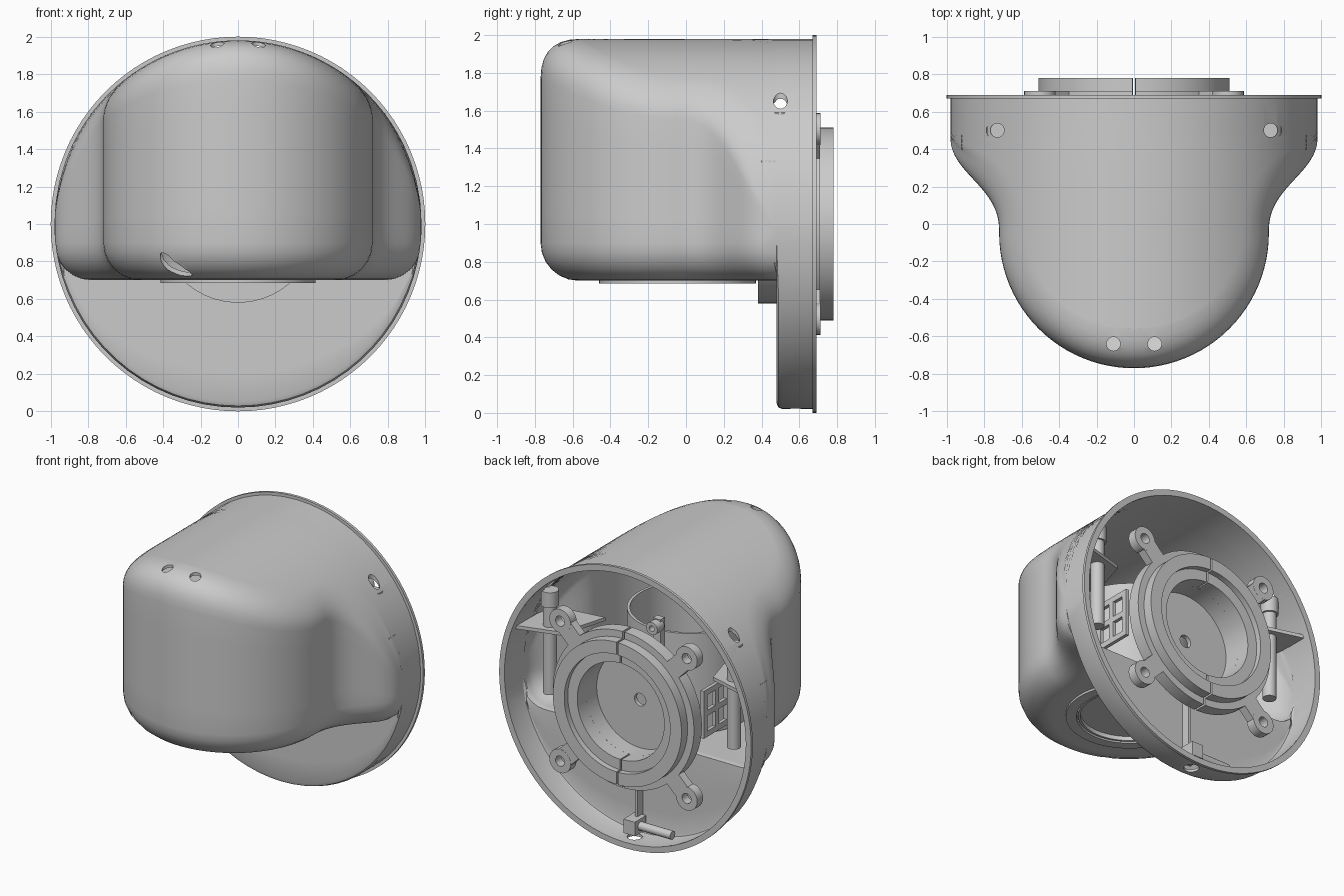
import bpy, bmesh
from math import sin, cos, pi, radians, sqrt, asin, atan2
from mathutils import Vector, Matrix
from mathutils.geometry import interpolate_bezier

if "Cube" in bpy.data.objects:
    bpy.data.objects.remove(bpy.data.objects["Cube"])

R, ZC, ZB, YF, YB = 0.98, 1.0, 0.70, 0.48, 0.68


def smooth(ob, angle=30):
    bpy.ops.object.select_all(action='DESELECT')
    ob.select_set(True)
    bpy.context.view_layer.objects.active = ob
    bpy.ops.object.shade_smooth_by_angle(angle=radians(angle))


def finish(bm, name, shade=True):
    bmesh.ops.remove_doubles(bm, verts=bm.verts, dist=0.0003)
    bmesh.ops.recalc_face_normals(bm, faces=bm.faces)
    me = bpy.data.meshes.new(name)
    bm.to_mesh(me)
    bm.free()
    ob = bpy.data.objects.new(name, me)
    bpy.context.collection.objects.link(ob)
    if shade:
        smooth(ob)
    return ob


def add_grid(bm, rows, wrap=False):
    vs = [[bm.verts.new(p) for p in row] for row in rows]
    for a, b in zip(vs, vs[1:]):
        m = len(a)
        for j in range(m if wrap else m - 1):
            k = (j + 1) % m
            bm.faces.new((a[j], a[k], b[k], b[j]))
    return vs


def lathe_into(bm, prof, c, axis='y', a0=0, a1=360, n=64, sx=1, sy=1):
    """Revolve a closed (radius, height) profile about a y or z axis through c."""
    rows = []
    for i in range(n + 1):
        a = radians(a0 + (a1 - a0) * i / n)
        if axis == 'y':
            rows.append([(c[0] + r * sin(a), h, c[1] + r * cos(a)) for r, h in prof])
        else:
            rows.append([(c[0] + sx * r * cos(a), c[1] + sy * r * sin(a), h) for r, h in prof])
    vs = add_grid(bm, rows, True)
    if abs(a1 - a0) < 359.9:
        bm.faces.new(vs[0])
        bm.faces.new(vs[-1][::-1])


def lathe(name, prof, c, **kw):
    bm = bmesh.new()
    lathe_into(bm, prof, c, **kw)
    return finish(bm, name)


def disc(r, h0, h1):
    return [(0, h0), (r, h0), (r, h1), (0, h1)]


def tube(r0, r1, h0, h1):
    return [(r0, h0), (r1, h0), (r1, h1), (r0, h1)]


def box(name, loc, size, rot_y=0):
    bm = bmesh.new()
    m = Matrix.Translation(loc) @ Matrix.Rotation(rot_y, 4, 'Y') @ Matrix.Diagonal((*size, 1))
    bmesh.ops.create_cube(bm, size=1, matrix=m)
    return finish(bm, name, False)


def prism(name, pts, d):
    bm = bmesh.new()
    f = bm.faces.new([bm.verts.new(p) for p in pts])
    ext = bmesh.ops.extrude_face_region(bm, geom=[f])
    bmesh.ops.translate(bm, vec=d, verts=[v for v in ext['geom'] if isinstance(v, bmesh.types.BMVert)])
    return finish(bm, name)


# hood plan outline, right half: flared side then round nose
flare = interpolate_bezier(Vector((.98, .46)), Vector((.98, .27)), Vector((.72, .20)), Vector((.72, -.03)), 18)
plan = [Vector((.98, YF))] + [Vector(p[:2]) for p in flare]
plan += [Vector((.72 * cos(a), -.05 + -.72 * sin(a))) for a in [pi / 2 * i / 24 for i in range(25)]]
last = len(plan) - 1


def on_circle(x):
    return ZC + sqrt(max(0, R * R - x * x))


def column(i):
    p = plan[i]
    if i == 0:
        n = Vector((-1, 0))
    elif i == last:
        n = Vector((0, 1))
    else:
        t = (plan[i + 1] - plan[i - 1]).normalized()
        n = Vector((t.y, -t.x))
    pts = []
    rb = .2
    q = p + n * rb
    for k in range(10):                       # floor
        pts.append(Vector((q.x * k / 10, q.y, ZB)))
    for k in range(7):                        # lower edge rounding
        t = pi / 2 * k / 6
        q = p + n * rb * (1 - sin(t))
        pts.append(Vector((q.x, q.y, ZB + rb * (1 - cos(t)))))
    c = max(-1, min(1, -n.x * p.x / R))
    h = .21 * 1.414 * sqrt((1 - c) / 2)
    zc = on_circle(p.x)
    for k in range(1, 6):                     # upright wall
        pts.append(Vector((p.x, p.y, (ZB + rb) + (zc - h - ZB - rb) * k / 5)))
    a, q = pts[-1].copy(), p + n * h
    b, cn = Vector((q.x, q.y, on_circle(q.x))), Vector((p.x, p.y, zc))
    for k in range(1, 8):                     # upper edge rounding
        t = k / 7
        pts.append(a * (1 - t) ** 2 + cn * 2 * t * (1 - t) + b * t * t)
    f0 = asin(max(-1, min(1, b.x / R)))
    for k in range(1, 15):                    # barrel-shaped roof
        x = R * sin(f0 * (1 - k / 14))
        pts.append(Vector((x, b.y, on_circle(x))))
    for v in pts:
        v.x = max(0, min(v.x, sqrt(max(0, R * R - (v.z - ZC) ** 2))))
    return pts


# housing shell: hood, lower front wall and round rear rim in one skin
K = 17
bm = bmesh.new()
cols = [column(i) for i in range(last + 1)]
add_grid(bm, cols)
c0 = cols[0]
end = atan2(c0[K - 1].z - ZC, c0[K - 1].x)
angs = [-pi / 2 + (end + pi / 2) * k / (K - 1) for k in range(K)]
ease = [.03 * min(1, (K - 1 - k) / 3) for k in range(K)]


def rim_row(shrink, dy):
    low = [Vector(((R - e * shrink) * cos(a), YF + e * dy, ZC + (R - e * shrink) * sin(a))) for a, e in zip(angs, ease)]
    return low


edge = rim_row(1, 0)
add_grid(bm, [[u.lerp(v, s / 4) for u, v in zip(c0[:K], edge)] for s in range(5)])
upper = c0[K:]
back = [Vector((v.x, YB, v.z)) for v in rim_row(0, 0) + upper]
add_grid(bm, [edge + upper, rim_row(.3, .3) + upper, rim_row(0, 1) + upper, back])
shell = finish(bm, "housing_shell", False)
front = min(shell.data.polygons, key=lambda f: f.center.y)
if front.normal.y > 0:
    shell.data.flip_normals()

# drill holes and lens opening
bm = bmesh.new()
for s in (-1, 1):
    lathe_into(bm, disc(.037, 1.7, 2.1), (s * .11, -.64), axis='z', n=20)
    lathe_into(bm, disc(.037, 1.45, 1.9), (s * .73, .5), axis='z', n=20)
lathe_into(bm, disc(.37, .6, .76), (0, -.045), axis='z')
lathe_into(bm, disc(.085, .6, .88), (-.33, -.62), axis='z', n=24, sy=.4)
lathe_into(bm, disc(.05, -.1, .1), (0, .58), axis='z', n=20)
cutter = finish(bm, "hole_cutter", False)
cutter.hide_render = True
m = shell.modifiers.new("mirror", 'MIRROR')
m.merge_threshold = .001
m = shell.modifiers.new("wall", 'SOLIDIFY')
m.thickness, m.offset = .02, -1
m = shell.modifiers.new("holes", 'BOOLEAN')
m.operation, m.object, m.solver = 'DIFFERENCE', cutter, 'EXACT'
bpy.ops.object.select_all(action='DESELECT')
shell.select_set(True)
bpy.context.view_layer.objects.active = shell
bpy.ops.object.convert(target='MESH')
bpy.data.objects.remove(cutter)
smooth(shell)

# rear flange, bulge below the hood
lathe("rear_flange", tube(.958, 1.0, .67, .69), (0, ZC), n=96)
half = asin(.3 / .42)
prism("lower_bulge", [(.42 * sin(a), .38, ZC - .42 * cos(a)) for a in [half * (i / 12 - 1) for i in range(25)]],
      (0, .11, 0))

# window in the floor: bezel, recessed pane, inner drum
lathe("window_bezel", tube(.345, .415, .685, .715), (0, -.045), axis='z')
lathe("window_groove", tube(.32, .335, .69, .73), (0, -.045), axis='z')
lathe("window_pane", disc(.38, .72, .74), (0, -.045), axis='z')
lathe("inner_drum", tube(.39, .41, .73, 1.45), (0, -.045), axis='z')

# split mounting ring with four lugs and a recessed centre plate
ring = [(.51, .78), (.42, .78), (.42, .74), (.345, .74), (.345, .62), (.56, .62), (.56, .71), (.51, .71)]
for side, a in (("right", .8), ("left", 180.8)):
    lathe("mount_ring_" + side, ring, (0, ZC), a0=a, a1=a + 178.4, n=48)
lathe("mount_cup", [(.345, .64), (.345, .52), (.045, .52), (.045, .49), (.37, .49), (.37, .64)], (0, ZC))
for i in range(4):
    a = pi / 4 + i * pi / 2
    d = Vector((sin(a), 0, cos(a)))
    box("lug_arm", d * .585 + Vector((0, .68, ZC)), (.15, .06, .13), a + pi / 2)
    lathe("lug_eye", tube(.036, .085, .645, .711), (d.x * .71, ZC + d.z * .71), n=24)

# screw pillars, shelves and slotted brackets inside each side
for s, side in ((1, "right"), (-1, "left")):
    lathe("pillar_" + side, [(0, .85), (.045, .85), (.045, 1.48), (.058, 1.48), (.058, 1.59), (0, 1.59)],
          (s * .73, .5), axis='z', n=24)
    prism("shelf_" + side, [(s * .92, .64, 1.31), (s * .6, .55, 1.31), (s * .5, .2, 1.31), (s * .8, .24, 1.31),
                            (s * .92, .4, 1.31)], (0, 0, .025))
    for z in (.88, 1.03, 1.18):
        box("bracket_rail_" + side, (s * .5, .32, z), (.025, .42, .04))
    for y in (.13, .25, .38, .51):
        box("bracket_bar_" + side, (s * .5, y, 1.03), (.025, .04, .33))

# cable post on the drum, lower rib, clamp block and screw
box("drum_post", (-.05, .38, 1.42), (.06, .05, .26))
lathe("drum_post_eye", tube(.02, .045, .38, .46), (-.05, 1.5), n=20)
box("lower_rib", (0, .53, .33), (.02, .07, .42))
box("clamp_block", (0, .58, .13), (.09, .13, .1))
screw = lathe("clamp_screw", disc(.03, 0, .3), (0, 0), axis='z', n=20)
screw.rotation_euler = (0, -pi / 2, 0)
screw.location = (0, .58, .13)
